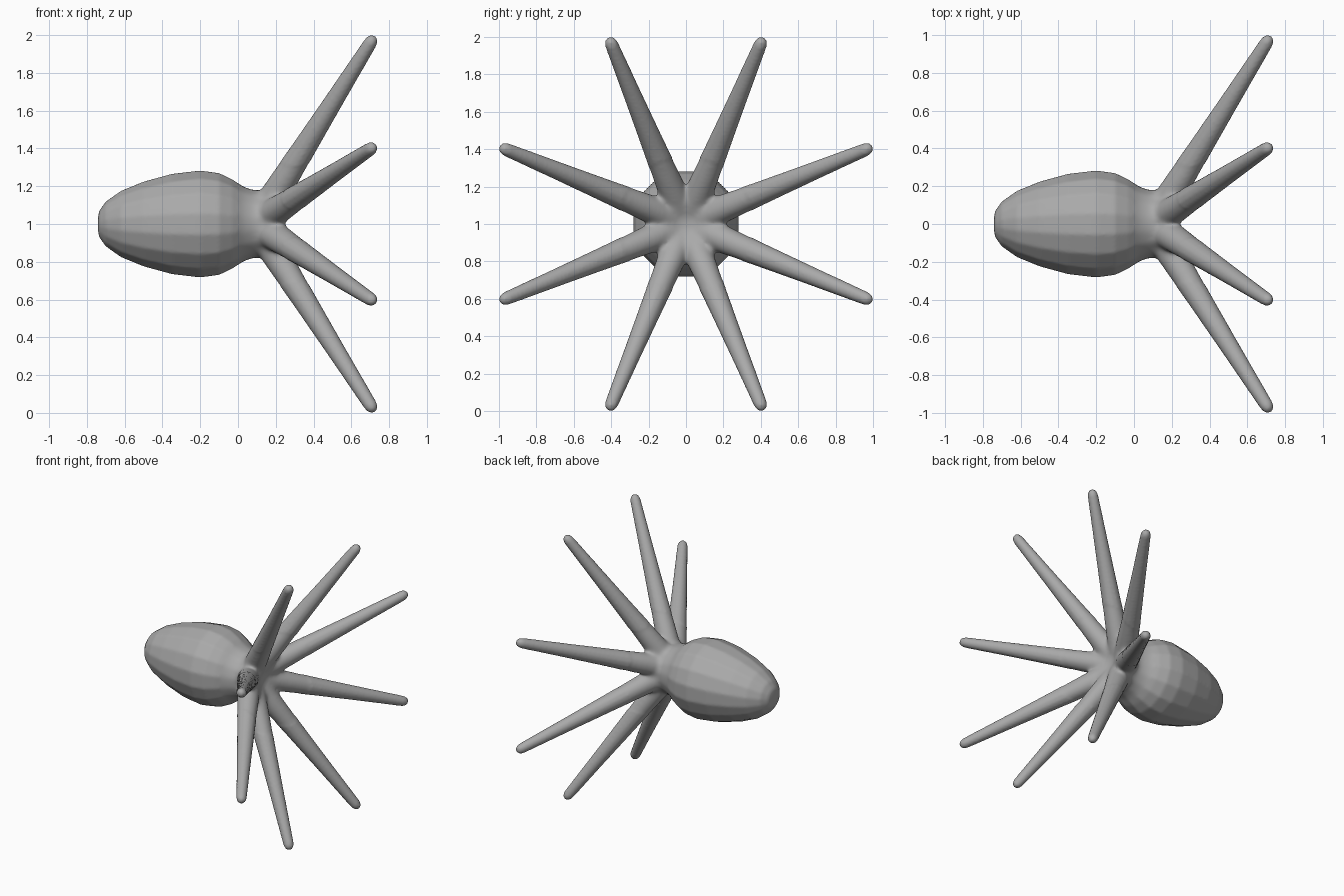
import bpy, bmesh, math
from mathutils import Vector

cube = bpy.data.objects.get("Cube")
if cube:
    bpy.data.objects.remove(cube, do_unlink=True)

SIDES, ARMS = 16, 8
CENTRE = Vector((0, 0, 1))

grey = bpy.data.materials.new("soft grey")
grey.use_nodes = True
COLOUR = (0.4, 0.4, 0.4, 1)
grey.diffuse_color = COLOUR
grey.node_tree.nodes["Principled BSDF"].inputs["Base Color"].default_value = COLOUR


def tube(bm, path, radii, u, v, sides, offset=0.0):
    """Skin closed rings of the given radii along a path; u and v span each ring."""
    rings = []
    for p, r in zip(path, radii):
        ring = []
        for i in range(sides):
            a = 2 * math.pi * (i + offset) / sides
            ring.append(bm.verts.new(p + r * (u * math.cos(a) + v * math.sin(a))))
        rings.append(ring)
    for a, b in zip(rings, rings[1:]):
        for i in range(sides):
            j = (i + 1) % sides
            bm.faces.new((a[i], a[j], b[j], b[i]))
    bm.faces.new(list(reversed(rings[0])))
    bm.faces.new(rings[-1])


bm = bmesh.new()

# Mantle and neck: a profile turned around the x axis
profile = [(-0.742, 0.03), (-0.735, 0.07), (-0.70, 0.12), (-0.62, 0.178), (-0.5, 0.228),
           (-0.35, 0.27), (-0.2, 0.288), (-0.1, 0.274), (-0.03, 0.24), (0.03, 0.2),
           (0.08, 0.182), (0.13, 0.18), (0.17, 0.17), (0.2, 0.13), (0.21, 0.06)]
tube(bm, [CENTRE + Vector((x, 0, 0)) for x, r in profile], [r for x, r in profile],
     Vector((0, 1, 0)), Vector((0, 0, 1)), SIDES, 0.5)

# Arms: tapered, round-tipped, spread evenly around the axis
steps = [(0, 0.082), (0.15, 0.076), (0.35, 0.064), (0.65, 0.05), (0.97, 0.037),
         (1.0, 0.035), (1.018, 0.028), (1.031, 0.014)]
for k in range(ARMS):
    a = 2 * math.pi * (k + 0.5) / ARMS
    out = Vector((0, math.cos(a), math.sin(a)))
    side = Vector((0, -math.sin(a), math.cos(a)))
    root = CENTRE + Vector((0.15, 0, 0)) + out * 0.09
    tip = CENTRE + Vector((0.705, 0, 0)) + out * 1.045
    axis = (tip - root).normalized()
    tube(bm, [root.lerp(tip, t) for t, r in steps], [r for t, r in steps],
         side, axis.cross(side), 12)

bmesh.ops.recalc_face_normals(bm, faces=bm.faces)
mesh = bpy.data.meshes.new("octopus")
bm.to_mesh(mesh)
bm.free()
octopus = bpy.data.objects.new("octopus", mesh)
bpy.context.collection.objects.link(octopus)

# Fuse the parts into one skin
remesh = octopus.modifiers.new("fuse", "REMESH")
remesh.mode = "VOXEL"
remesh.voxel_size = 0.011
graph = bpy.context.evaluated_depsgraph_get()
fused = bpy.data.meshes.new_from_object(octopus.evaluated_get(graph))
octopus.modifiers.clear()
octopus.data = fused

# Soften the joints between the neck and the arms
bm = bmesh.new()
bm.from_mesh(fused)
joint = [v for v in bm.verts if v.co.x > 0 and math.hypot(v.co.y, v.co.z - 1) < 0.36]
for _ in range(14):
    bmesh.ops.smooth_vert(bm, verts=joint, factor=0.5,
                          use_axis_x=True, use_axis_y=True, use_axis_z=True)
bmesh.ops.smooth_vert(bm, verts=bm.verts, factor=0.5,
                      use_axis_x=True, use_axis_y=True, use_axis_z=True)
for f in bm.faces:
    f.smooth = True
    f.material_index = 0
bm.to_mesh(fused)
bm.free()
fused.materials.clear()
fused.materials.append(grey)
